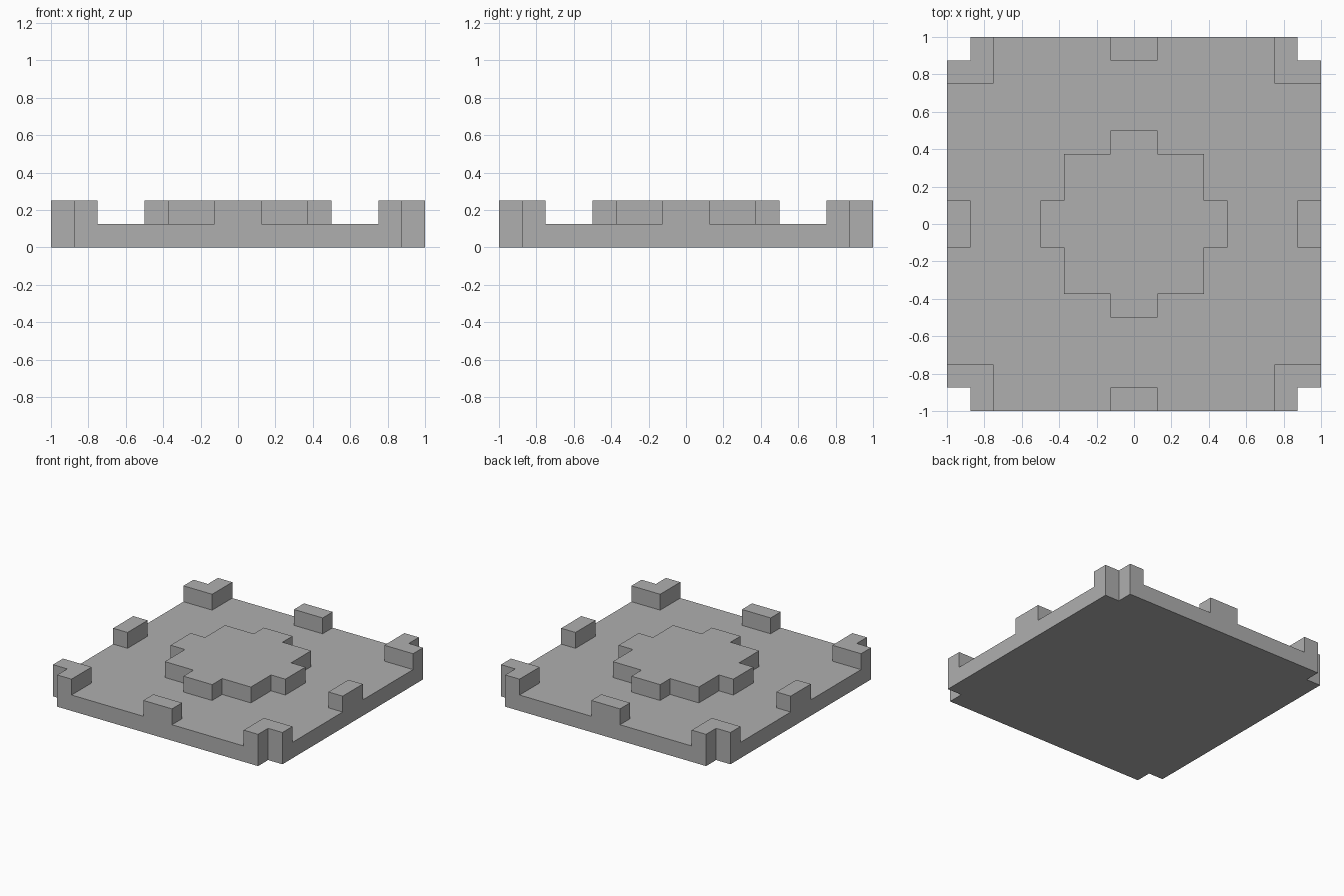
import bpy
import bmesh
from mathutils import Matrix
from math import pi

cube = bpy.data.objects.get("Cube")
if cube:
    bpy.data.objects.remove(cube, do_unlink=True)

U = 0.125  # module size: every part sits on this grid

stone = bpy.data.materials.new("grey_stone")
stone.use_nodes = True
grey = (0.43, 0.43, 0.43, 1)
stone.diffuse_color = grey
stone.node_tree.nodes["Principled BSDF"].inputs["Base Color"].default_value = grey


def turned(points, quarter):
    """Rotate an outline by quarter turns about the centre."""
    for _ in range(quarter):
        points = [(-y, x) for x, y in points]
    return points


def four_way(quadrant):
    """Repeat a quarter outline around the centre."""
    return [p for q in range(4) for p in turned(quadrant, q)]


def prism(name, outline, bottom, top, closed_base=False):
    """Extrude an anticlockwise outline, given in modules, between two heights."""
    bm = bmesh.new()
    low = [bm.verts.new((x * U, y * U, bottom * U)) for x, y in outline]
    high = [bm.verts.new((x * U, y * U, top * U)) for x, y in outline]
    bm.faces.new(high)
    if closed_base:
        bm.faces.new(low[::-1])
    for i in range(len(low)):
        j = (i + 1) % len(low)
        bm.faces.new((low[i], low[j], high[j], high[i]))
    mesh = bpy.data.meshes.new(name)
    bm.to_mesh(mesh)
    bm.free()
    mesh.materials.append(stone)
    obj = bpy.data.objects.new(name, mesh)
    bpy.context.collection.objects.link(obj)
    return obj


# Square slab with notched corners
prism("base_plate", four_way([(8, 7), (7, 7), (7, 8)]), 0, 1, closed_base=True)

# Raised stepped platform in the middle
prism("centre_platform", four_way([(4, 1), (3, 1), (3, 3), (1, 3), (1, 4)]), 1, 2)

# L-shaped corner posts and edge blocks, one of each per quarter turn
corner = [(6, 6), (8, 6), (8, 7), (7, 7), (7, 8), (6, 8)]
block = [(7, -1), (8, -1), (8, 1), (7, 1)]
corner_names = ["back_left", "back_right", "front_right", "front_left"]
edge_names = ["left", "back", "right", "front"]
for q in range(4):
    prism(corner_names[q] + "_corner_post", turned(corner, q), 1, 2)
    prism(edge_names[q] + "_edge_block", turned(block, q), 1, 2)
